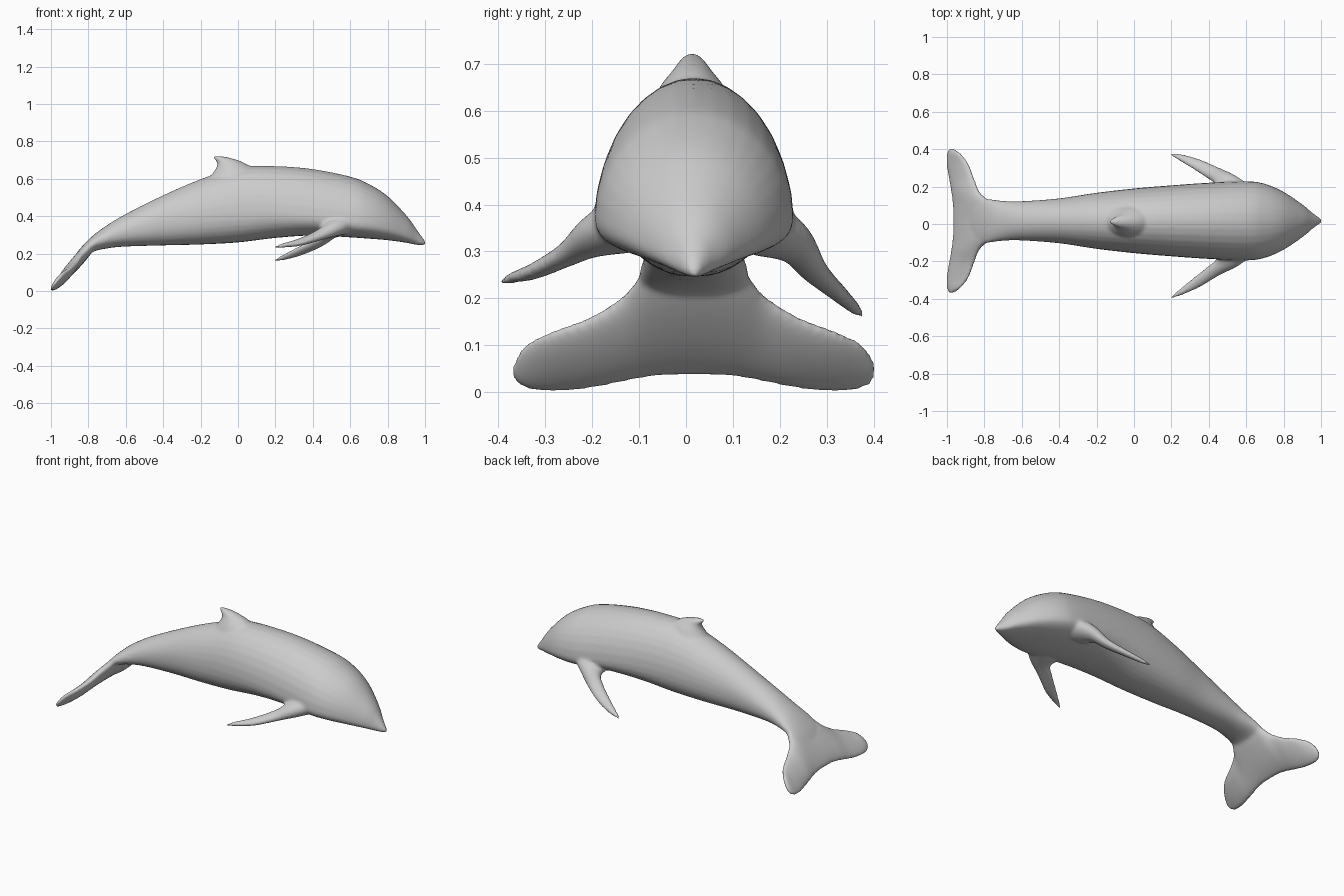
import bpy, bmesh, math
from mathutils import Vector

if "Cube" in bpy.data.objects:
    bpy.data.objects.remove(bpy.data.objects["Cube"])

CY = 0.017   # the animal sits slightly off the centre line
SEG = 32


def resample(rows, sub=6):
    """Catmull-Rom interpolation of rows of numbers."""
    out = []
    n = len(rows)
    for i in range(n - 1):
        p0, p1, p2, p3 = (rows[max(0, min(n - 1, i + k))] for k in (-1, 0, 1, 2))
        for s in range(sub):
            t = s / sub
            out.append([0.5 * (2 * b + (c - a) * t + (2 * a - 5 * b + 4 * c - d) * t * t
                               + (3 * b - a - 3 * c + d) * t ** 3)
                        for a, b, c, d in zip(p0, p1, p2, p3)])
    out.append(list(rows[-1]))
    return out


def loft(bm, rings):
    """Closed skin through rings of equal point count."""
    vs = [[bm.verts.new(p) for p in r] for r in rings]
    n = len(vs[0])
    faces = [bm.faces.new((a[i], a[(i + 1) % n], b[(i + 1) % n], b[i]))
             for a, b in zip(vs, vs[1:]) for i in range(n)]
    faces += [bm.faces.new(vs[0]), bm.faces.new(vs[-1])]
    bmesh.ops.recalc_face_normals(bm, faces=faces)


def blade(bm, rows):
    """Fin from rows of leading edge xyz, trailing edge xyz, half thickness."""
    rows = resample(rows)
    mids = [(Vector(r[0:3]) + Vector(r[3:6])) / 2 for r in rows]
    rings = []
    for i, r in enumerate(rows):
        chord = (Vector(r[0:3]) - Vector(r[3:6])) / 2
        span = mids[min(i + 1, len(mids) - 1)] - mids[max(i - 1, 0)]
        nrm = span.cross(chord).normalized() * max(r[6], 0.003)
        rings.append([mids[i] + chord * math.cos(a) + nrm * math.sin(a)
                      for a in (2 * math.pi * k / SEG for k in range(SEG))])
    loft(bm, rings)


bm = bmesh.new()

# body: x, top z, bottom z, widest z, half width
body = [(1.0, .268, .246, .257, .012), (.975, .302, .245, .268, .028),
        (.95, .337, .248, .28, .046), (.9, .405, .258, .305, .088),
        (.8, .508, .272, .34, .155), (.7, .572, .28, .36, .198),
        (.6, .612, .287, .37, .212), (.4, .652, .297, .40, .204),
        (.2, .668, .284, .42, .19), (0, .662, .260, .42, .173),
        (-.2, .598, .249, .40, .150), (-.4, .512, .244, .37, .120),
        (-.6, .412, .238, .32, .105), (-.7, .352, .228, .285, .107),
        (-.78, .293, .208, .25, .118), (-.85, .22, .16, .19, .13),
        (-.91, .13, .10, .115, .11)]
rings = []
for x, top, bot, mid, hw in resample(body):
    ring = []
    for k in range(SEG):
        a = 2 * math.pi * k / SEG
        c, s = math.cos(a), math.sin(a)
        e = 1.0 if s >= 0 else 0.85      # flatter belly
        ring.append((x, CY + hw * math.copysign(abs(c) ** e, c),
                     mid + (top - mid if s > 0 else mid - bot) * math.copysign(abs(s) ** e, s)))
    rings.append(ring)
loft(bm, rings)

# tail fluke: distance from centre, leading x z, trailing x z, half thickness
half = [(0, -.75, .28, -.965, .038, .03), (.09, -.765, .27, -.967, .034, .03),
        (.15, -.825, .205, -.974, .024, .028), (.22, -.855, .16, -.986, .01, .025),
        (.30, -.885, .13, -1.0, .002, .021), (.355, -.925, .105, -1.0, .008, .015),
        (.38, -.955, .075, -.993, .02, .008), (.387, -.968, .058, -.986, .036, .004)]
rows = [(r, -1) for r in reversed(half)] + [(r, 1) for r in half[1:]]
blade(bm, [(r[1], CY + s * r[0], r[2], r[3], CY + s * r[0], r[4], r[5]) for r, s in rows])

# dorsal fin: z, leading x, trailing x, half thickness
dorsal = [(.54, .14, -.19, .10), (.61, .12, -.15, .088), (.655, .08, -.118, .066),
          (.685, .035, -.112, .042), (.704, -.015, -.125, .029), (.716, -.06, -.135, .018),
          (.721, -.09, -.13, .008)]
blade(bm, [(l, CY - .004, z, t, CY - .004, z, h) for z, l, t, h in dorsal])

# flippers, posed differently on each side
thick = (.065, .042, .026, .018, .012, .004)
left = [(.66, .17, .37, .42, .15, .34), (.56, .247, .33, .43, .215, .305),
        (.46, .297, .255, .385, .25, .262), (.35, .345, .20, .30, .305, .22),
        (.25, .373, .17, .23, .347, .185), (.195, .378, .161, .195, .367, .166)]
right = [(.66, -.14, .37, .42, -.12, .35), (.56, -.222, .337, .44, -.185, .32),
         (.46, -.272, .292, .385, -.235, .295), (.35, -.338, .255, .30, -.302, .264),
         (.25, -.382, .24, .23, -.36, .247), (.195, -.401, .233, .195, -.39, .237)]
for side in (left, right):
    blade(bm, [r + (h,) for r, h in zip(side, thick)])

# fuse all parts into one smooth skin
mesh = bpy.data.meshes.new("dolphin_body")
bm.to_mesh(mesh)
bm.free()
obj = bpy.data.objects.new("dolphin_body", mesh)
bpy.context.collection.objects.link(obj)
fuse = obj.modifiers.new("fuse", 'REMESH')
fuse.mode = 'VOXEL'
fuse.voxel_size = 0.008
fuse.use_smooth_shade = True
soft = obj.modifiers.new("soften", 'SMOOTH')
soft.factor = 0.5
soft.iterations = 8
